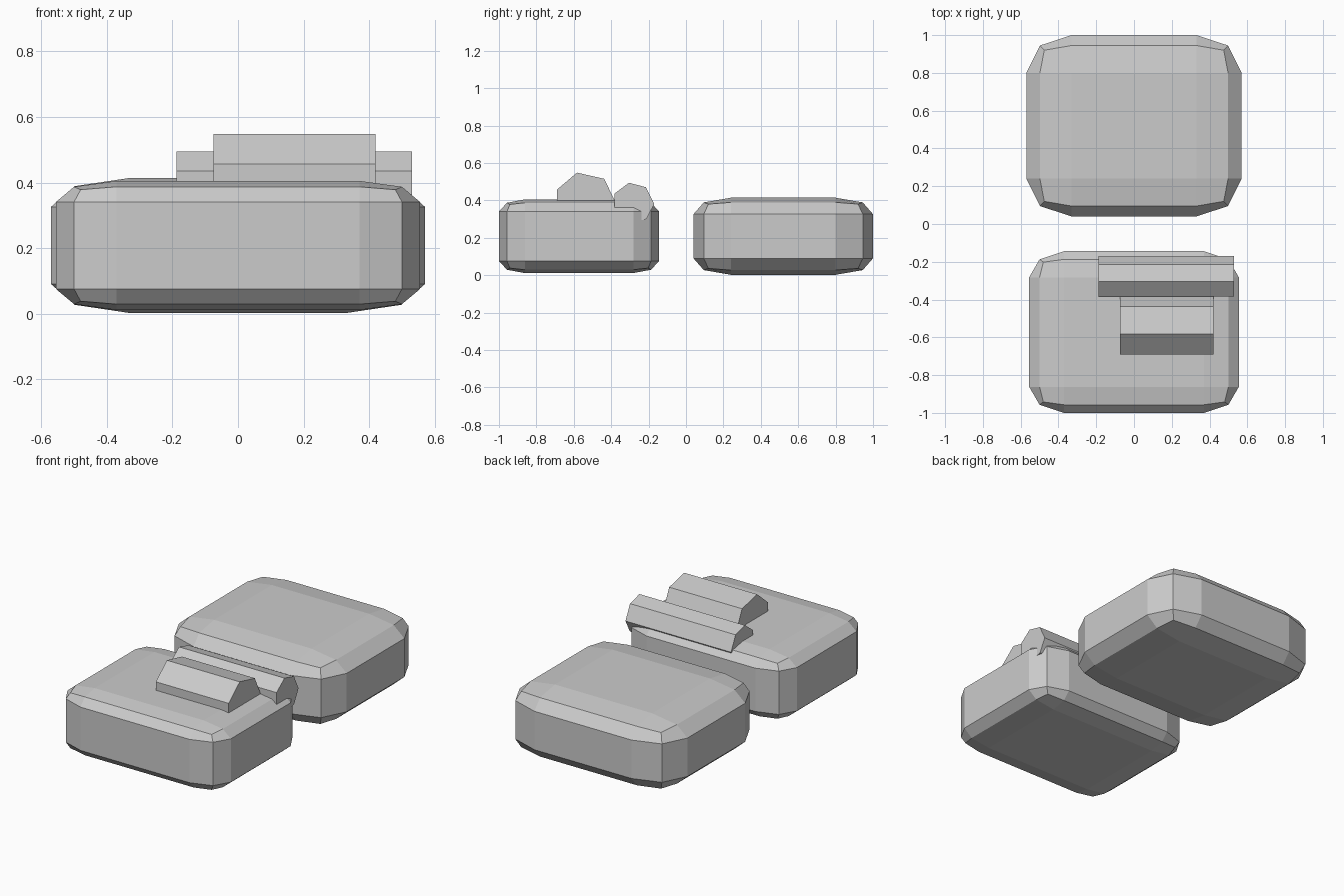
import bpy, bmesh
from mathutils import Vector

if "Cube" in bpy.data.objects:
    bpy.data.objects.remove(bpy.data.objects["Cube"])


def new_object(name, bm):
    bmesh.ops.recalc_face_normals(bm, faces=bm.faces)
    mesh = bpy.data.meshes.new(name)
    bm.to_mesh(mesh)
    bm.free()
    ob = bpy.data.objects.new(name, mesh)
    bpy.context.collection.objects.link(ob)
    return ob


def pillow_block(name, centre, full, edge, corner, inner):
    """Cube with a 3x3 grid on each side, its edges and corners drawn inward."""
    bm = bmesh.new()
    bmesh.ops.create_cube(bm, size=2)
    bmesh.ops.subdivide_edges(bm, edges=bm.edges[:], cuts=2, use_grid_fill=True)
    for v in bm.verts:
        on_side = [abs(c) > 0.9 for c in v.co]
        outer = (full, edge, corner)[sum(on_side) - 1]
        v.co = Vector([
            centre[i] + (1 if v.co[i] > 0 else -1) * (outer[i] if on_side[i] else inner[i])
            for i in range(3)])
    return new_object(name, bm)


def rail(name, x0, x1, profile):
    """Side profile (y, z) extruded along x."""
    bm = bmesh.new()
    face = bm.faces.new([bm.verts.new((x0, y, z)) for y, z in profile])
    ext = bmesh.ops.extrude_face_region(bm, geom=[face], use_keep_orig=True)
    moved = [g for g in ext["geom"] if isinstance(g, bmesh.types.BMVert)]
    bmesh.ops.translate(bm, verts=moved, vec=(x1 - x0, 0, 0))
    return new_object(name, bm)


# two rounded blocks
pillow_block("rear_block", (0, 0.52, 0.208), (0.57, 0.48, 0.206),
             (0.498, 0.425, 0.181), (0.475, 0.40, 0.172), (0.33, 0.28, 0.118))
pillow_block("front_block", (0, -0.572, 0.208), (0.555, 0.428, 0.197),
             (0.50, 0.385, 0.179), (0.48, 0.37, 0.17), (0.37, 0.29, 0.133))

# ridge on top of the front block
rail("top_ridge", -0.075, 0.42,
     [(-0.69, 0.385), (-0.69, 0.457), (-0.583, 0.548), (-0.437, 0.515),
      (-0.382, 0.40), (-0.382, 0.385)])

# ridge hooked over the back edge of the front block
rail("edge_ridge", -0.187, 0.53,
     [(-0.383, 0.36), (-0.383, 0.435), (-0.305, 0.494), (-0.214, 0.47),
      (-0.17, 0.38), (-0.212, 0.30), (-0.24, 0.293), (-0.242, 0.335), (-0.278, 0.36)])
